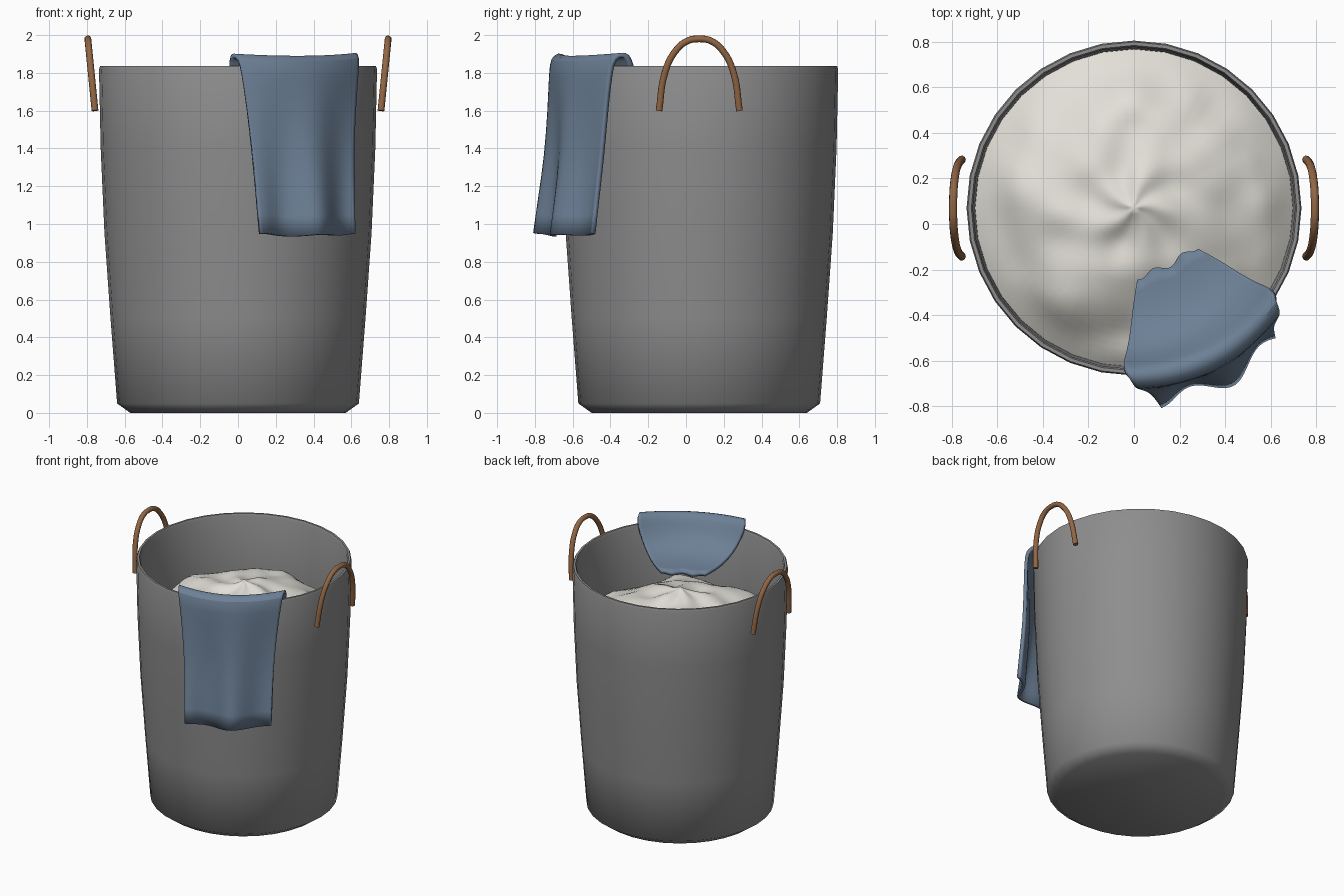
import bpy, bmesh, math
from mathutils import Vector, noise

cube = bpy.data.objects.get("Cube")
if cube:
    bpy.data.objects.remove(cube, do_unlink=True)

CENTRE_Y = 0.07


def material(name, colour):
    m = bpy.data.materials.new(name)
    m.use_nodes = True
    m.diffuse_color = (*colour, 1)
    bsdf = next(n for n in m.node_tree.nodes if n.type == 'BSDF_PRINCIPLED')
    bsdf.inputs["Base Color"].default_value = (*colour, 1)
    bsdf.inputs["Roughness"].default_value = 0.8
    return m


grey = material("basket grey", (0.27, 0.27, 0.275))
white = material("linen white", (0.76, 0.74, 0.68))
blue = material("towel blue", (0.152, 0.216, 0.305))
brown = material("leather brown", (0.29, 0.135, 0.058))


def finish(obj, mat, angle):
    obj.data.materials.clear()
    obj.data.materials.append(mat)
    bpy.ops.object.select_all(action='DESELECT')
    obj.select_set(True)
    bpy.context.view_layer.objects.active = obj
    bpy.ops.object.shade_smooth_by_angle(angle=math.radians(angle))


def mesh_object(name, bm):
    bmesh.ops.recalc_face_normals(bm, faces=bm.faces)
    me = bpy.data.meshes.new(name)
    bm.to_mesh(me)
    bm.free()
    obj = bpy.data.objects.new(name, me)
    bpy.context.collection.objects.link(obj)
    return obj


def bridge(bm, a, b, closed):
    n = len(a)
    for i in range(n if closed else n - 1):
        j = (i + 1) % n
        bm.faces.new((a[i], a[j], b[j], b[i]))


def ring(bm, radius, height, count):
    """One ring of vertices; height is a function of x and y."""
    out = []
    for i in range(count):
        a = math.tau * i / count
        x, y = radius * math.cos(a), radius * math.sin(a)
        out.append(bm.verts.new((x, y + CENTRE_Y, height(x, y))))
    return out


# Basket: lathed wall with chamfered foot, rounded rim and inner floor
profile = [(0.57, 0), (0.64, 0.05), (0.675, 0.5), (0.707, 0.95), (0.727, 1.4),
           (0.736, 1.82), (0.73, 1.836), (0.715, 1.836), (0.708, 1.82),
           (0.70, 1.4), (0.68, 0.95), (0.615, 0.06)]
bm = bmesh.new()
rings = [ring(bm, r, lambda x, y, z=z: z, 32) for r, z in profile]
for a, b in zip(rings, rings[1:]):
    bridge(bm, a, b, True)
bm.faces.new(rings[0])
bm.faces.new(rings[-1])
finish(mesh_object("basket", bm), grey, 60)


# Laundry heap: low dome with soft wrinkles and a pinched middle
def heap_height(x, y):
    r = math.hypot(x, y)
    fade = min(1, r / 0.15) * min(1, (0.72 - r) / 0.15)
    twist = math.atan2(y, x) + 2.5 * r
    folds = 0.035 * noise.noise(Vector((x * 3.2, y * 3.2, 0.4)))
    folds += 0.03 * noise.noise(Vector((x * 6, y * 6, 2.7)))
    folds += 0.012 * math.sin(5 * twist)
    return 1.62 - 0.26 * (r / 0.7) ** 2.3 + fade * folds + 0.05 * math.exp(-r / 0.07)


bm = bmesh.new()
rings = [ring(bm, 0.705 * k / 24, heap_height, 72) for k in range(1, 25)]
for a, b in zip(rings, rings[1:]):
    bridge(bm, a, b, True)
tip = bm.verts.new((0, CENTRE_Y, heap_height(0, 0)))
for i, v in enumerate(rings[0]):
    bm.faces.new((tip, v, rings[0][(i + 1) % 72]))
finish(mesh_object("laundry_heap", bm), white, 180)

# Towel draped over the rim: rows of distance from axis, height, half width
rows = [(0.29, 1.645, 0.15), (0.40, 1.65, 0.21), (0.52, 1.675, 0.27),
        (0.62, 1.74, 0.325), (0.67, 1.83, 0.36), (0.70, 1.885, 0.365),
        (0.745, 1.897, 0.365), (0.79, 1.87, 0.36), (0.80, 1.80, 0.35),
        (0.80, 1.60, 0.325), (0.81, 1.35, 0.305), (0.835, 1.15, 0.298),
        (0.86, 0.94, 0.292)]
turn = math.radians(25)
along = Vector((math.cos(turn), math.sin(turn), 0))
outward = Vector((math.sin(turn), -math.cos(turn), 0))
bm = bmesh.new()
grid = []
for k, (dist, z, half) in enumerate(rows):
    hang = max(0, 1.8 - z) / 0.86 if k > 7 else 0
    line = []
    for i in range(21):
        s = 0.03 + half * (i / 10 - 1)
        d = dist - 0.7 * s * s + 0.038 * hang * math.cos(18 * (s + 0.28))
        lift = 0.1 * s * s + 0.006 * hang * math.sin(20 * s)
        if k == 0:
            d += 0.015 * math.sin(45 * s)
        p = along * s + outward * d + Vector((0, CENTRE_Y, z + lift))
        line.append(bm.verts.new(p))
    grid.append(line)
for a, b in zip(grid, grid[1:]):
    bridge(bm, a, b, False)
towel = mesh_object("towel", bm)
# keep the outer side up so the thickness grows inward
if towel.data.polygons[len(towel.data.polygons) // 2].normal.z < 0:
    towel.data.flip_normals()
sub = towel.modifiers.new("smooth", 'SUBSURF')
sub.levels = sub.render_levels = 1
sub.boundary_smooth = 'PRESERVE_CORNERS'
thick = towel.modifiers.new("thickness", 'SOLIDIFY')
thick.thickness = 0.024
thick.offset = -1
finish(towel, blue, 50)

# Handles: leaning leather loops on both sides
arch = [(-0.213, 1.6), (-0.182, 1.8), (-0.13, 1.91), (-0.065, 1.968), (0, 1.98)]
arch += [(-y, z) for y, z in reversed(arch[:-1])]
for side, name in ((1, "left_handle"), (-1, "right_handle")):
    cu = bpy.data.curves.new(name, 'CURVE')
    cu.dimensions = '3D'
    cu.bevel_depth = 0.018
    cu.bevel_resolution = 3
    cu.resolution_u = 5
    cu.use_fill_caps = True
    sp = cu.splines.new('BEZIER')
    sp.bezier_points.add(len(arch) - 1)
    for pt, (y, z) in zip(sp.bezier_points, arch):
        pt.co = (side * (0.757 + (z - 1.6) * 0.1), y + CENTRE_Y, z)
        pt.handle_left_type = pt.handle_right_type = 'AUTO'
    obj = bpy.data.objects.new(name, cu)
    bpy.context.collection.objects.link(obj)
    bpy.ops.object.select_all(action='DESELECT')
    obj.select_set(True)
    bpy.context.view_layer.objects.active = obj
    bpy.ops.object.convert(target='MESH')
    finish(bpy.context.view_layer.objects.active, brown, 50)
